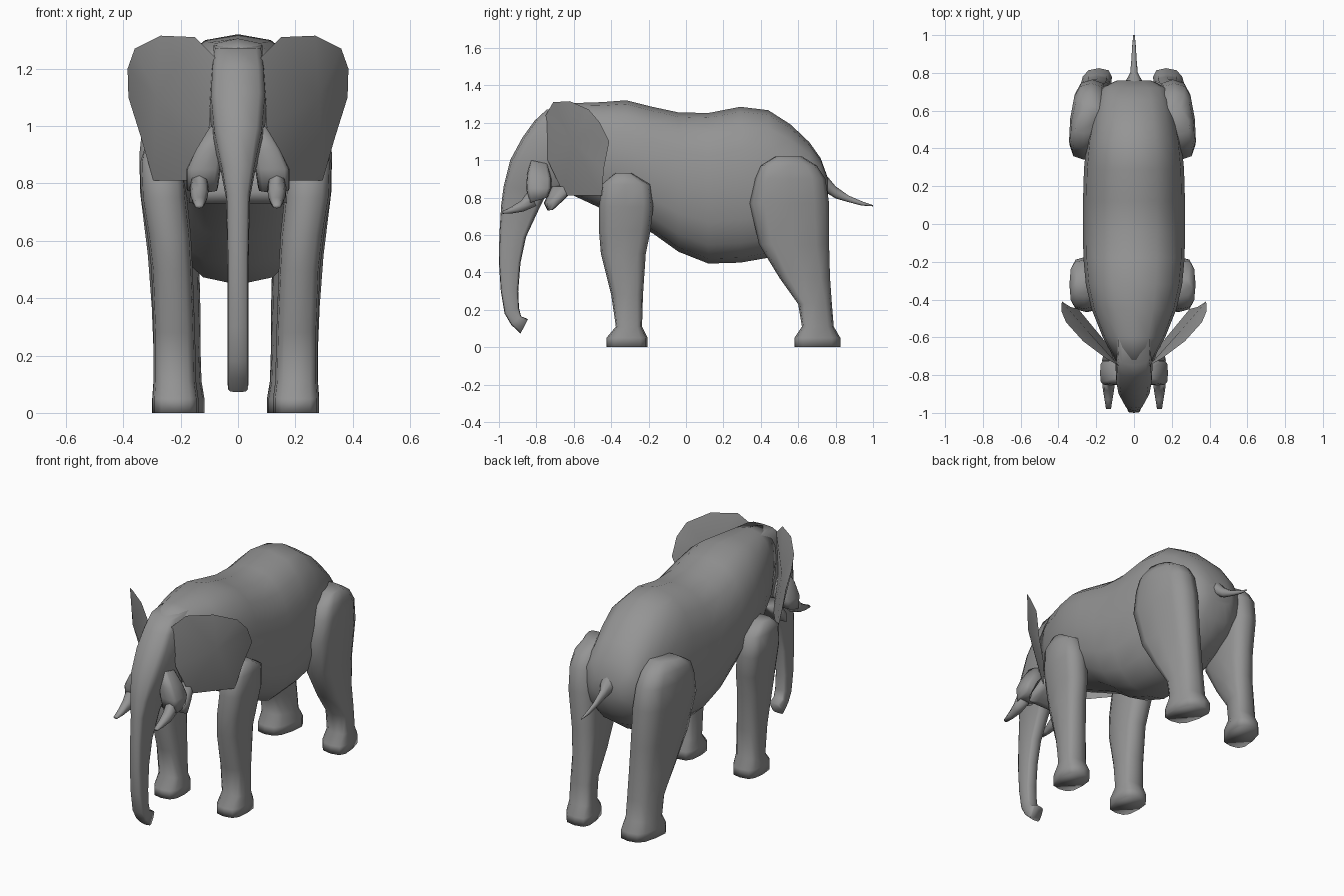
import bpy, bmesh, math
from mathutils import Vector

cube = bpy.data.objects.get("Cube")
if cube:
    bpy.data.objects.remove(cube, do_unlink=True)

# Single grey hide colour
hide = bpy.data.materials.new("grey_hide")
hide.use_nodes = True
GREY = (0.3, 0.3, 0.3, 1)
hide.diffuse_color = GREY
hide.node_tree.nodes["Principled BSDF"].inputs["Base Color"].default_value = GREY


def finish(name, bm, angle):
    """Turn a bmesh into a smooth-shaded object."""
    bmesh.ops.recalc_face_normals(bm, faces=bm.faces)
    mesh = bpy.data.meshes.new(name)
    bm.to_mesh(mesh)
    bm.free()
    mesh.materials.append(hide)
    obj = bpy.data.objects.new(name, mesh)
    bpy.context.collection.objects.link(obj)
    bpy.ops.object.select_all(action='DESELECT')
    obj.select_set(True)
    bpy.context.view_layer.objects.active = obj
    bpy.ops.object.shade_smooth_by_angle(angle=math.radians(angle))


def signed_pow(value, power):
    return math.copysign(abs(value) ** power, value)


def loft(name, rings, side=1, sides=12, square=2.5, lean=0.0, shift=0.0):
    """Skin rounded sections, each given as two opposite rim points in the
    side plane (ay, az, by, bz), a centre x and a half width."""
    bm = bmesh.new()
    loops = []
    for ay, az, by, bz, cx, half in rings:
        loop = []
        for i in range(sides):
            t = math.tau * i / sides
            u = signed_pow(math.cos(t), 2 / square)
            v = signed_pow(math.sin(t), 2 / square)
            x = side * (cx + v * half + u * lean) + shift
            y = (ay + by) / 2 + u * (ay - by) / 2
            z = (az + bz) / 2 + u * (az - bz) / 2
            loop.append(bm.verts.new((x, y, z)))
        loops.append(loop)
    for low, high in zip(loops, loops[1:]):
        for i in range(sides):
            j = (i + 1) % sides
            bm.faces.new((low[i], low[j], high[j], high[i]))
    bm.faces.new(loops[0])
    bm.faces.new(loops[-1])
    finish(name, bm, 100)


def upright(sections):
    """Sections of (y, bottom, top, half width) standing across the y axis."""
    return [(y, low, y, top, 0, half) for y, low, top, half in sections]


def level(sections):
    """Sections of (z, front, back, centre x, half width) lying flat."""
    return [(front, z, back, z, cx, half) for z, front, back, cx, half in sections]


# Torso from neck to rump
loft("body", upright([
    (-.72, .9, 1.275, .1), (-.6, .81, 1.305, .165), (-.45, .74, 1.31, .225),
    (-.32, .68, 1.32, .255), (-.18, .61, 1.285, .268), (-.04, .51, 1.255, .27),
    (.12, .447, 1.252, .27), (.29, .452, 1.285, .265), (.44, .478, 1.267, .25),
    (.56, .53, 1.19, .225), (.66, .6, 1.095, .2), (.72, .68, 1.01, .175),
    (.76, .78, .9, .09),
]), sides=16, square=2.4)

# Forehead, square-fronted, running down into the trunk
loft("head_and_trunk", [
    (-.745, 1.27, -.5, 1.29, 0, .085), (-.81, 1.21, -.5, 1.15, 0, .095),
    (-.875, 1.12, -.55, 1.0, 0, .1), (-.94, 1.0, -.62, .86, 0, .088),
    (-.975, .86, -.74, .83, 0, .06), (-.988, .76, -.785, .74, 0, .042),
    (-.998, .6, -.855, .59, 0, .038), (-1.0, .45, -.885, .45, 0, .037),
    (-.99, .3, -.897, .3, 0, .037), (-.97, .18, -.893, .21, 0, .037),
    (-.935, .12, -.882, .165, 0, .037), (-.885, .072, -.845, .15, 0, .037),
], square=4.5)

# Lower jaw
loft("lower_jaw", [
    (-.74, .73, -.71, .735, 0, .17), (-.76, .77, -.65, .79, 0, .165),
    (-.72, .86, -.58, .86, 0, .14),
], square=4)

# Tail, wide at the root
loft("tail", [
    (.7, .84, .68, 1.0, 0, .07), (.76, .82, .75, .92, 0, .045),
    (.8, .795, .8, .86, 0, .02), (.87, .775, .87, .81, 0, .014),
    (.94, .757, .94, .78, 0, .01), (1.0, .753, 1.0, .76, 0, .004),
], sides=8, square=2)

FRONT_LEG = level([
    (0, -.425, -.205, .21, .08), (.05, -.425, -.205, .21, .08),
    (.11, -.375, -.235, .212, .074), (.28, -.4, -.23, .214, .072),
    (.5, -.455, -.215, .222, .072), (.62, -.465, -.19, .232, .076),
    (.75, -.465, -.175, .25, .08), (.87, -.45, -.19, .257, .077),
    (.93, -.38, -.29, .255, .06),
])
REAR_LEG = level([
    (0, .58, .825, .2, .085), (.05, .58, .825, .2, .085),
    (.11, .62, .79, .203, .077), (.23, .6, .78, .205, .075),
    (.37, .5, .77, .208, .078), (.55, .39, .765, .217, .083),
    (.77, .34, .765, .235, .093), (.9, .37, .745, .242, .088),
    (.97, .4, .7, .242, .08), (1.02, .48, .62, .235, .06),
])
CHEEK = [
    (-.83, 1.0, -.74, .98, .07, .03), (-.85, .92, -.72, .9, .1, .05),
    (-.855, .85, -.72, .85, .12, .06), (-.84, .77, -.74, .8, .125, .055),
]
TUSK = [
    (-.8, .755, -.84, .84, .135, .035), (-.87, .725, -.88, .785, .135, .03),
    (-.93, .715, -.93, .752, .135, .021), (-.98, .713, -.98, .728, .135, .013),
]
EAR_RIM = [
    (.08, -.75, 1.24), (.15, -.71, 1.31), (.27, -.62, 1.315), (.36, -.52, 1.27),
    (.385, -.46, 1.2), (.382, -.41, 1.1), (.335, -.44, .95), (.295, -.45, .81),
    (.13, -.65, .81), (.1, -.74, 1.0),
]


def ear(name, side):
    """Thin fan-shaped flap with a swollen middle."""
    bm = bmesh.new()
    rim = [Vector((side * x, y, z)) for x, y, z in EAR_RIM]
    verts = [bm.verts.new(p) for p in rim]
    middle = sum(rim, Vector()) / len(rim)
    outward = Vector((side * .75, -.66, 0))
    for bulge in (.045, -.008):
        hub = bm.verts.new(middle + outward * bulge)
        for a, b in zip(verts, verts[1:] + verts[:1]):
            bm.faces.new((a, b, hub))
    finish(name, bm, 30)


# Paired parts on both sides
for label, side in (("left", 1), ("right", -1)):
    loft(label + "_front_leg", FRONT_LEG, side, square=3, shift=-.008)
    loft(label + "_rear_leg", REAR_LEG, side, square=3, lean=.022, shift=-.008)
    loft(label + "_cheek", CHEEK, side, square=4)
    loft(label + "_tusk", TUSK, side, sides=8)
    ear(label + "_ear", side)
